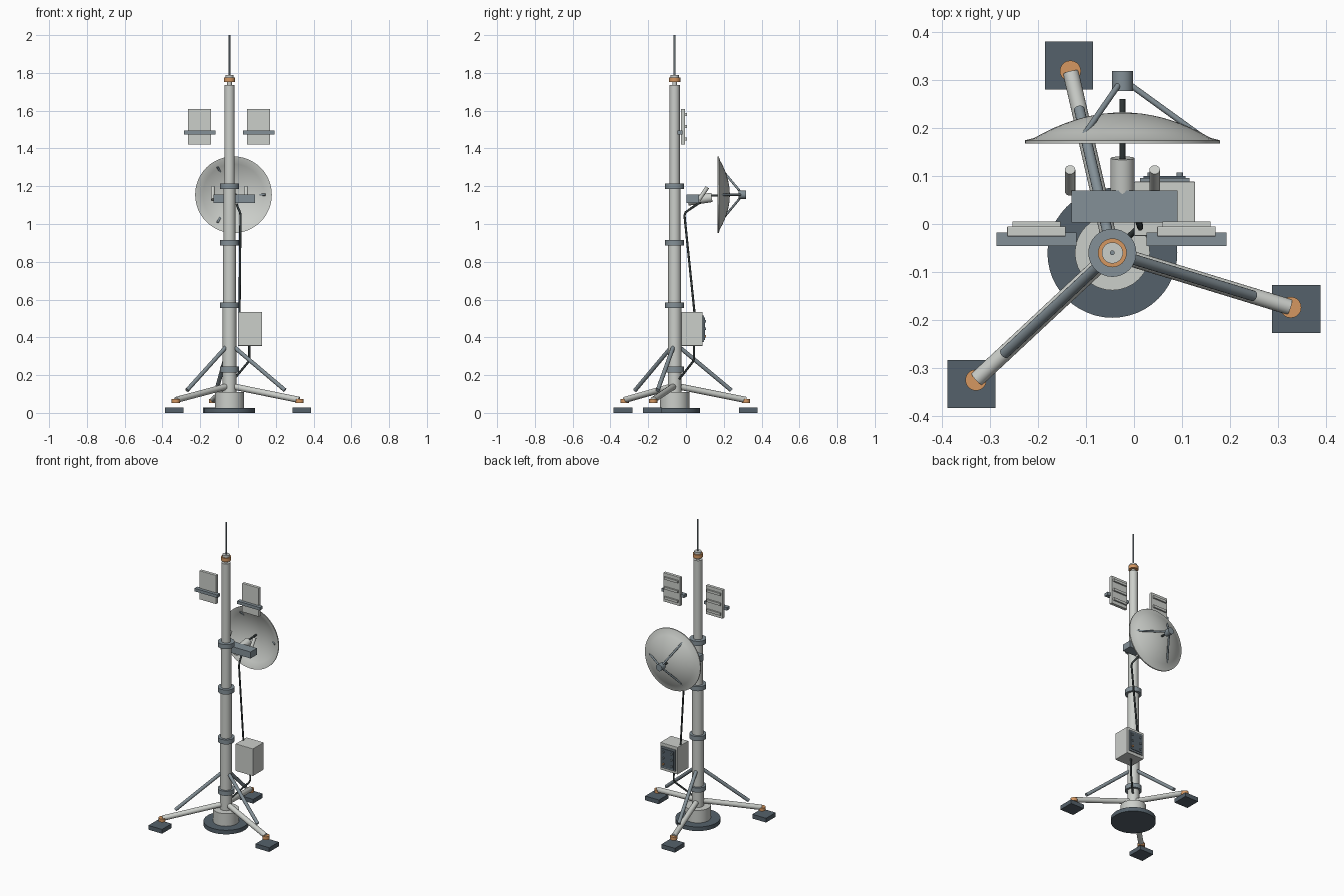
import bpy, bmesh, math
from mathutils import Vector

cube = bpy.data.objects.get("Cube")
if cube:
    bpy.data.objects.remove(cube, do_unlink=True)


def material(name, rgb):
    m = bpy.data.materials.new(name)
    m.use_nodes = True
    m.diffuse_color = (*rgb, 1)
    m.node_tree.nodes["Principled BSDF"].inputs["Base Color"].default_value = (*rgb, 1)
    return m


LIGHT = material("light_grey", (0.60, 0.62, 0.59))
SLATE = material("slate_grey", (0.23, 0.28, 0.31))
DARK = material("dark_slate", (0.09, 0.12, 0.145))
ORANGE = material("orange", (0.66, 0.31, 0.12))
CABLE = material("charcoal", (0.035, 0.045, 0.045))

MX, MY = -0.045, -0.06  # mast axis


def finish(name, bm, mat, smooth=True):
    bmesh.ops.recalc_face_normals(bm, faces=bm.faces)
    me = bpy.data.meshes.new(name)
    bm.to_mesh(me)
    bm.free()
    me.materials.append(mat)
    ob = bpy.data.objects.new(name, me)
    bpy.context.collection.objects.link(ob)
    if smooth:
        bpy.ops.object.select_all(action='DESELECT')
        ob.select_set(True)
        bpy.context.view_layer.objects.active = ob
        bpy.ops.object.shade_smooth_by_angle(angle=math.radians(35))
    return ob


def box(name, x, y, z, mat, bevel=0):
    """Box given by its (min, max) range on each axis."""
    bm = bmesh.new()
    bmesh.ops.create_cube(bm, size=1)
    for v in bm.verts:
        v.co = [r[0] if c < 0 else r[1] for c, r in zip(v.co, (x, y, z))]
    if bevel:
        bmesh.ops.bevel(bm, geom=bm.edges[:], offset=bevel, segments=2, affect='EDGES', profile=0.5)
    return finish(name, bm, mat, False)


def rod(name, a, b, r, mat, sides=20):
    """Capped cylinder between two points."""
    a, b = Vector(a), Vector(b)
    bm = bmesh.new()
    bmesh.ops.create_cone(bm, cap_ends=True, segments=sides, radius1=r, radius2=r, depth=(b - a).length)
    bm.transform((b - a).to_track_quat('Z', 'Y').to_matrix().to_4x4())
    bmesh.ops.translate(bm, verts=bm.verts, vec=(a + b) / 2)
    return finish(name, bm, mat)


def post(name, z0, z1, r, mat, sides=32):
    return rod(name, (MX, MY, z0), (MX, MY, z1), r, mat, sides)


def cable(name, points, r):
    cu = bpy.data.curves.new(name, 'CURVE')
    cu.dimensions = '3D'
    cu.bevel_depth, cu.bevel_resolution, cu.use_fill_caps = r, 2, True
    sp = cu.splines.new('POLY')
    sp.points.add(len(points) - 1)
    for p, co in zip(sp.points, points):
        p.co = (*co, 1)
    cu.materials.append(CABLE)
    bpy.context.collection.objects.link(bpy.data.objects.new(name, cu))


# Base and telescoping mast
post("base_disc", 0, 0.027, 0.135, DARK, 48)
post("base_collar", 0.027, 0.11, 0.078, LIGHT)
levels = [0.1, 0.57, 0.9, 1.2, 1.737]
for i, r in enumerate((0.036, 0.034, 0.031, 0.027)):
    post(f"mast_section_{i + 1}", levels[i], levels[i + 1], r, LIGHT)
for i, z in enumerate((0.23, 0.57, 0.9, 1.2)):
    post(f"mast_clamp_{i + 1}", z - 0.015, z + 0.015, 0.05, SLATE)
post("mast_neck", 1.73, 1.755, 0.012, LIGHT)
post("beacon_ring", 1.752, 1.776, 0.03, ORANGE)
post("beacon_cap", 1.776, 1.79, 0.022, LIGHT)
post("whip_antenna", 1.785, 2.0, 0.005, SLATE, 12)

# Three outrigger legs
for i in range(3):
    ang = math.radians(-17 + 120 * i)

    def at(r, z):
        return (MX + r * math.cos(ang), MY + r * math.sin(ang), z)

    px, py, _ = at(0.4, 0)
    rod(f"leg_{i + 1}", at(0.02, 0.14), at(0.385, 0.069), 0.0165, LIGHT)
    rod(f"leg_brace_{i + 1}", at(0.03, 0.345), at(0.307, 0.12), 0.011, SLATE, 16)
    rod(f"foot_joint_{i + 1}", at(0.388, 0.052), at(0.388, 0.074), 0.022, ORANGE)
    box(f"foot_pad_{i + 1}", (px - 0.05, px + 0.05), (py - 0.05, py + 0.05), (0, 0.028), DARK)

# Equipment cabinet with rear control panel
box("cabinet", (0, 0.127), (-0.025, 0.088), (0.355, 0.535), LIGHT, 0.002)
box("cabinet_panel", (0.012, 0.115), (0.088, 0.096), (0.375, 0.515), SLATE)
box("panel_face", (0.02, 0.107), (0.096, 0.1), (0.385, 0.505), DARK)
for col, x in enumerate((0.035, 0.095)):
    for row, z in enumerate((0.405, 0.445, 0.485)):
        lamp = col == 1 and row == 0
        rod(f"panel_knob_{col}_{row}", (x, 0.098, z), (x, 0.107, z), 0.007,
            ORANGE if lamp else SLATE, 12)

# Flat sector antennas on cross bars
for side, cx in (("right", -0.203), ("left", 0.109)):
    box(f"sector_bar_{side}", (cx - 0.083, cx + 0.083), (-0.046, -0.018), (1.475, 1.495), SLATE)
    box(f"sector_panel_{side}", (cx - 0.061, cx + 0.061), (-0.026, -0.005), (1.42, 1.61), LIGHT, 0.002)
    for i, z in enumerate((1.45, 1.515, 1.58)):
        box(f"sector_rib_{side}_{i + 1}", (cx - 0.05, cx + 0.05), (-0.005, 0.005),
            (z - 0.008, z + 0.008), LIGHT)

# Dish mount
DX, DZ = -0.024, 1.155
box("dish_bracket", (-0.13, 0.09), (0.003, 0.07), (1.112, 1.155), SLATE)
rod("dish_arm", (DX, 0.01, 1.122), (DX, 0.137, 1.141), 0.025, LIGHT, 24)
for side, x in (("right", -0.133), ("left", 0.043)):
    rod(f"bracket_strut_{side}", (x, 0.068, 1.128), (x, 0.113, 1.195), 0.011, LIGHT, 16)

# Dish: parabolic shell spun about the y axis
R, RIM_Y, DEPTH, THICK = 0.203, 0.167, 0.065, 0.007
radii = [R * k / 10 for k in range(11)]


def dome(r):
    return RIM_Y + DEPTH * (1 - (r / R) ** 2)


profile = [(r, dome(r)) for r in radii]
profile[-1] = (R, RIM_Y + THICK)
profile += [(r, dome(r) - (THICK if r < R else 0)) for r in reversed(radii)]
bm = bmesh.new()
verts = [bm.verts.new((DX + r, y, DZ)) for r, y in profile]
edges = [bm.edges.new(pair) for pair in zip(verts, verts[1:])]
bmesh.ops.spin(bm, geom=verts + edges, cent=(DX, 0, DZ), axis=(0, 1, 0),
               angle=math.tau, steps=48)
bmesh.ops.remove_doubles(bm, verts=bm.verts, dist=0.0002)
finish("dish", bm, LIGHT)

# Feed horn on three struts
rod("feed_horn", (DX, 0.277, DZ), (DX, 0.318, DZ), 0.022, SLATE)
for i in range(3):
    c, s = math.cos(math.tau * i / 3), math.sin(math.tau * i / 3)
    rod(f"feed_strut_{i + 1}", (DX + 0.17 * c, 0.178, DZ + 0.17 * s),
        (DX + 0.018 * c, 0.288, DZ + 0.018 * s), 0.006, SLATE, 12)

# Cables from the dish to the cabinet and on to the mast foot
cable("signal_cable", [(DX, 0.26, 1.155), (DX, 0.13, 1.15), (0.0, 0.03, 1.085), (0.011, -0.002, 1.062),
                       (0.013, -0.008, 1.045), (0.008, 0.045, 0.53)], 0.006)
cable("power_cable", [(0.06, 0.042, 0.36), (0.06, 0.042, 0.285), (0.055, 0.036, 0.27),
                      (-0.02, -0.035, 0.18)], 0.006)
